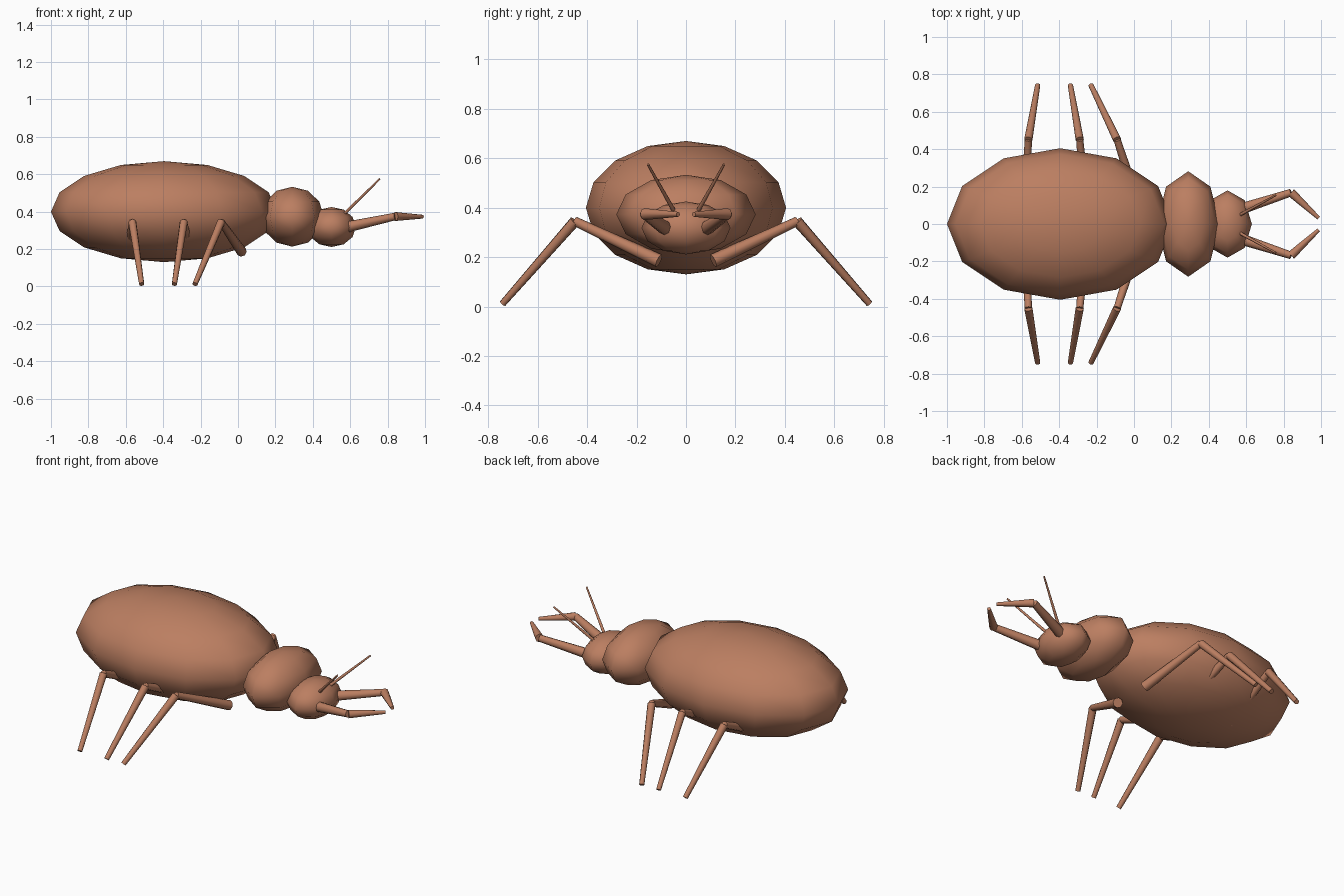
import bpy, bmesh, math
from mathutils import Vector, Matrix

cube = bpy.data.objects.get("Cube")
if cube:
    bpy.data.objects.remove(cube)

brown = bpy.data.materials.new("warm brown")
brown.use_nodes = True
brown.diffuse_color = (0.5, 0.21, 0.12, 1)
brown.node_tree.nodes["Principled BSDF"].inputs["Base Color"].default_value = brown.diffuse_color


def finish(name, bm, angle):
    mesh = bpy.data.meshes.new(name)
    bm.to_mesh(mesh)
    bm.free()
    mesh.materials.append(brown)
    obj = bpy.data.objects.new(name, mesh)
    bpy.context.collection.objects.link(obj)
    bpy.ops.object.select_all(action="DESELECT")
    obj.select_set(True)
    bpy.context.view_layer.objects.active = obj
    bpy.ops.object.shade_smooth_by_angle(angle=math.radians(angle))
    return obj


def ellipsoid(name, centre, radii, segments, rings):
    bm = bmesh.new()
    place = Matrix.Translation(centre) @ Matrix.Diagonal((*radii, 1))
    bmesh.ops.create_uvsphere(bm, u_segments=segments, v_segments=rings, radius=1, matrix=place)
    return finish(name, bm, 80)


def limb_pair(name, points, radii, sides=8):
    """Tapered rods along a path, mirrored across the body; radii are (start, end) per rod."""
    bm = bmesh.new()
    for a, b, (r1, r2) in zip(points, points[1:], radii):
        a, b = Vector(a), Vector(b)
        turn = (b - a).to_track_quat("Z", "Y").to_matrix().to_4x4()
        bmesh.ops.create_cone(bm, cap_ends=True, segments=sides, radius1=r1, radius2=r2,
                              depth=(b - a).length, matrix=Matrix.Translation((a + b) / 2) @ turn)
    obj = finish(name, bm, 50)
    mirror = obj.modifiers.new("Mirror", "MIRROR")
    mirror.use_axis = (False, True, False)
    mirror.use_mirror_merge = False


# Body
ellipsoid("abdomen", (-0.395, 0, 0.4), (0.605, 0.405, 0.27), 12, 8)
ellipsoid("thorax", (0.29, 0, 0.373), (0.168, 0.282, 0.16), 8, 6)
ellipsoid("head", (0.5, 0, 0.318), (0.13, 0.18, 0.107), 8, 6)

# Legs: x of hip, knee and foot
legs = {"front": (0.02, -0.09, -0.23), "middle": (-0.26, -0.29, -0.34), "rear": (-0.58, -0.565, -0.515)}
for place, (hip, knee, foot) in legs.items():
    limb_pair(place + "_legs", [(hip, 0.11, 0.185), (knee, 0.45, 0.345), (foot, 0.742, 0.012)],
              [(0.028, 0.019), (0.022, 0.014)])

# Jaws and feelers
limb_pair("mandibles", [(0.57, 0.08, 0.315), (0.84, 0.168, 0.374), (0.987, 0.032, 0.373)],
          [(0.03, 0.02), (0.024, 0.01)])
limb_pair("antennae", [(0.56, 0.045, 0.38), (0.758, 0.154, 0.575)], [(0.009, 0.005)])
